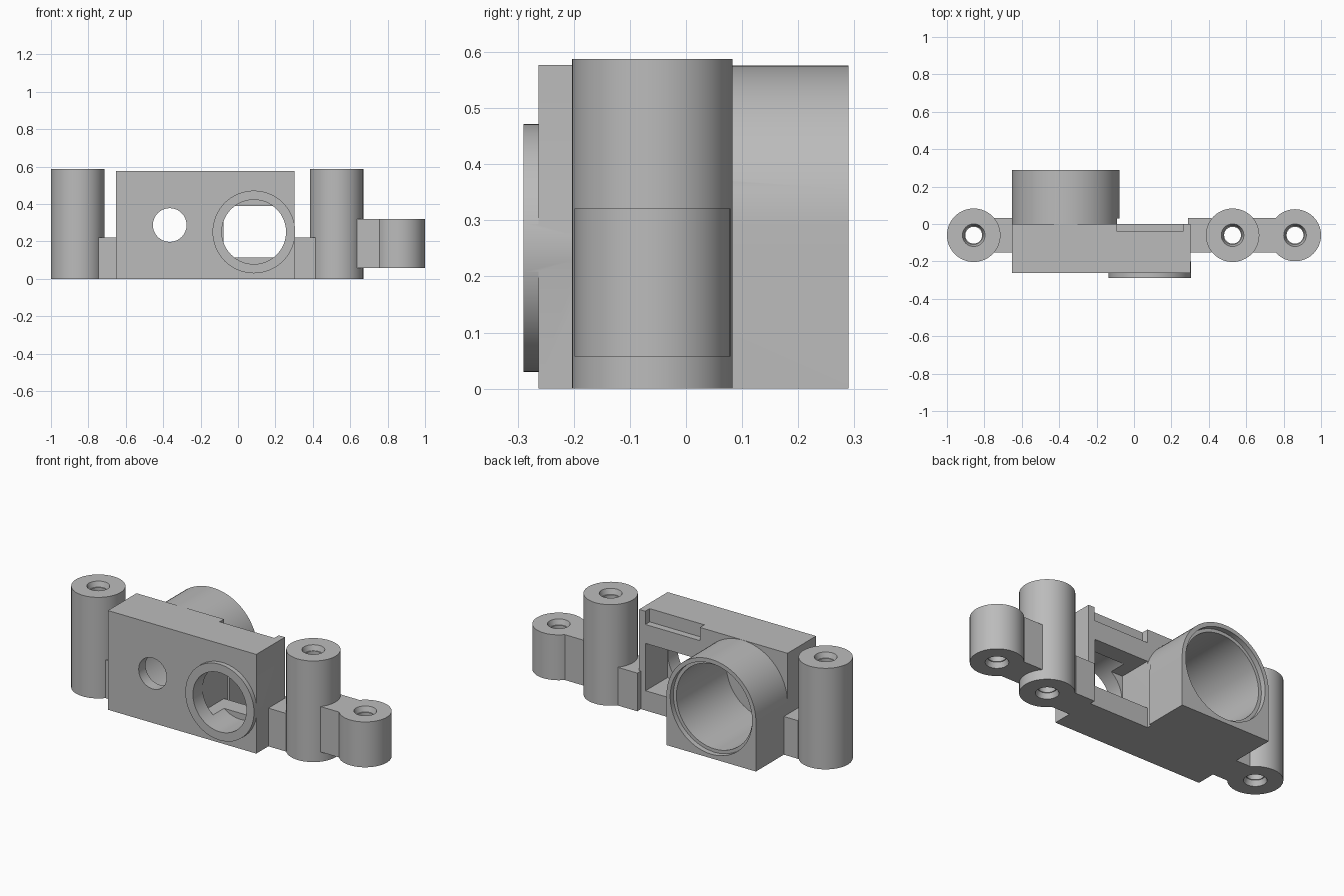
import bpy, bmesh, math
from mathutils import Matrix

if "Cube" in bpy.data.objects:
    bpy.data.objects.remove(bpy.data.objects["Cube"])

grey = bpy.data.materials.new("light_grey_plastic")
grey.diffuse_color = (0.5, 0.5, 0.5, 1)
grey.use_nodes = True
grey.node_tree.nodes["Principled BSDF"].inputs["Base Color"].default_value = grey.diffuse_color


def finish(name, bm):
    bmesh.ops.recalc_face_normals(bm, faces=bm.faces[:])
    me = bpy.data.meshes.new(name)
    bm.to_mesh(me)
    bm.free()
    me.materials.append(grey)
    ob = bpy.data.objects.new(name, me)
    bpy.context.collection.objects.link(ob)
    return ob


def box(name, x0, x1, y0, y1, z0, z1):
    bm = bmesh.new()
    bmesh.ops.create_cube(bm, size=1)
    for v in bm.verts:
        v.co = ((x0 + x1) / 2 + v.co.x * (x1 - x0),
                (y0 + y1) / 2 + v.co.y * (y1 - y0),
                (z0 + z1) / 2 + v.co.z * (z1 - z0))
    return finish(name, bm)


def cyl(name, axis, a, b, r0, lo, hi, r1=None, n=64):
    """Cylinder or cone along z (centre x=a, y=b) or along y (centre x=a, z=b)."""
    bm = bmesh.new()
    bmesh.ops.create_cone(bm, cap_ends=True, segments=n, radius1=r0,
                          radius2=r0 if r1 is None else r1, depth=hi - lo)
    mid = (lo + hi) / 2
    if axis == 'Z':
        m = Matrix.Translation((a, b, mid))
    else:
        m = Matrix.Translation((a, mid, b)) @ Matrix.Rotation(-math.pi / 2, 4, 'X')
    bmesh.ops.transform(bm, matrix=m, verts=bm.verts[:])
    return finish(name, bm)


def boolean(ob, other, op='DIFFERENCE'):
    bpy.context.view_layer.objects.active = ob
    mod = ob.modifiers.new("cut", 'BOOLEAN')
    mod.operation = op
    mod.solver = 'EXACT'
    mod.object = other
    bpy.ops.object.modifier_apply(modifier=mod.name)
    bpy.data.objects.remove(other, do_unlink=True)


def smooth(ob):
    bpy.ops.object.select_all(action='DESELECT')
    ob.select_set(True)
    bpy.context.view_layer.objects.active = ob
    bpy.ops.object.shade_smooth_by_angle(angle=math.radians(30))


# arched rear tube: square bottom, round top
TX, TR = -0.365, 0.288
bm = bmesh.new()
outline = [(TX + TR, 0), (TX + TR, TR)]
outline += [(TX + TR * math.cos(math.pi * i / 40), TR + TR * math.sin(math.pi * i / 40))
            for i in range(1, 40)]
outline += [(TX - TR, TR), (TX - TR, 0)]
face = bm.faces.new([bm.verts.new((x, -0.1, z)) for x, z in outline])
ext = bmesh.ops.extrude_face_region(bm, geom=[face])
for v in ext['geom']:
    if isinstance(v, bmesh.types.BMVert):
        v.co.y = 0.29
tube = finish("rear_tube", bm)

# main housing with front lens ring
RX, RZ = 0.085, 0.251
body = box("sensor_housing", TX - TR, 0.302, -0.263, 0, 0, 0.577)
boolean(body, tube, 'UNION')
boolean(body, cyl("lens_ring", 'Y', RX, RZ, 0.221, -0.29, -0.2), 'UNION')

# bores, window and recess
boolean(body, cyl("tube_bore", 'Y', TX, TR, 0.245, -0.2, 0.4))
boolean(body, cyl("tube_rim", 'Y', TX, TR, 0.264, 0.26, 0.4))
boolean(body, cyl("small_hole", 'Y', TX, TR, 0.09, -0.4, -0.1))
boolean(body, cyl("lens_hole", 'Y', RX, RZ, 0.172, -0.4, -0.1))
boolean(body, box("rear_window", -0.09, 0.26, -0.2, 0.03, 0.115, 0.39))
boolean(body, box("top_recess", -0.09, 0.262, -0.04, 0.03, 0.5, 0.7))
boolean(body, box("tube_step", -0.09, 0.0, 0.0, 0.03, -0.1, 0.7))
smooth(body)

# screw posts with countersunk through holes
PY, PR = -0.06, 0.143
posts = [("left_post", -0.857, PR, 0, 0.588, (-0.745, -0.64, 0, 0.222)),
         ("middle_post", 0.527, PR, 0, 0.588, (0.29, 0.415, 0, 0.222)),
         ("end_post", 0.861, 0.139, 0.057, 0.321, (0.637, 0.757, 0.057, 0.321))]
for name, x, r, z0, z1, (bx0, bx1, bz0, bz1) in posts:
    post = cyl(name, 'Z', x, PY, r, z0, z1)
    # connecting lug
    lug = box(name + "_lug", bx0, bx1, -0.152, 0.033, bz0, bz1)
    boolean(post, lug, 'UNION')
    boolean(post, cyl("screw_hole", 'Z', x, PY, 0.045, -0.1, 0.8, n=32))
    boolean(post, cyl("top_sink", 'Z', x, PY, 0.05, z1 - 0.03, z1 + 0.01, 0.064, n=32))
    boolean(post, cyl("bottom_sink", 'Z', x, PY, 0.064, z0 - 0.01, z0 + 0.03, 0.05, n=32))
    smooth(post)
